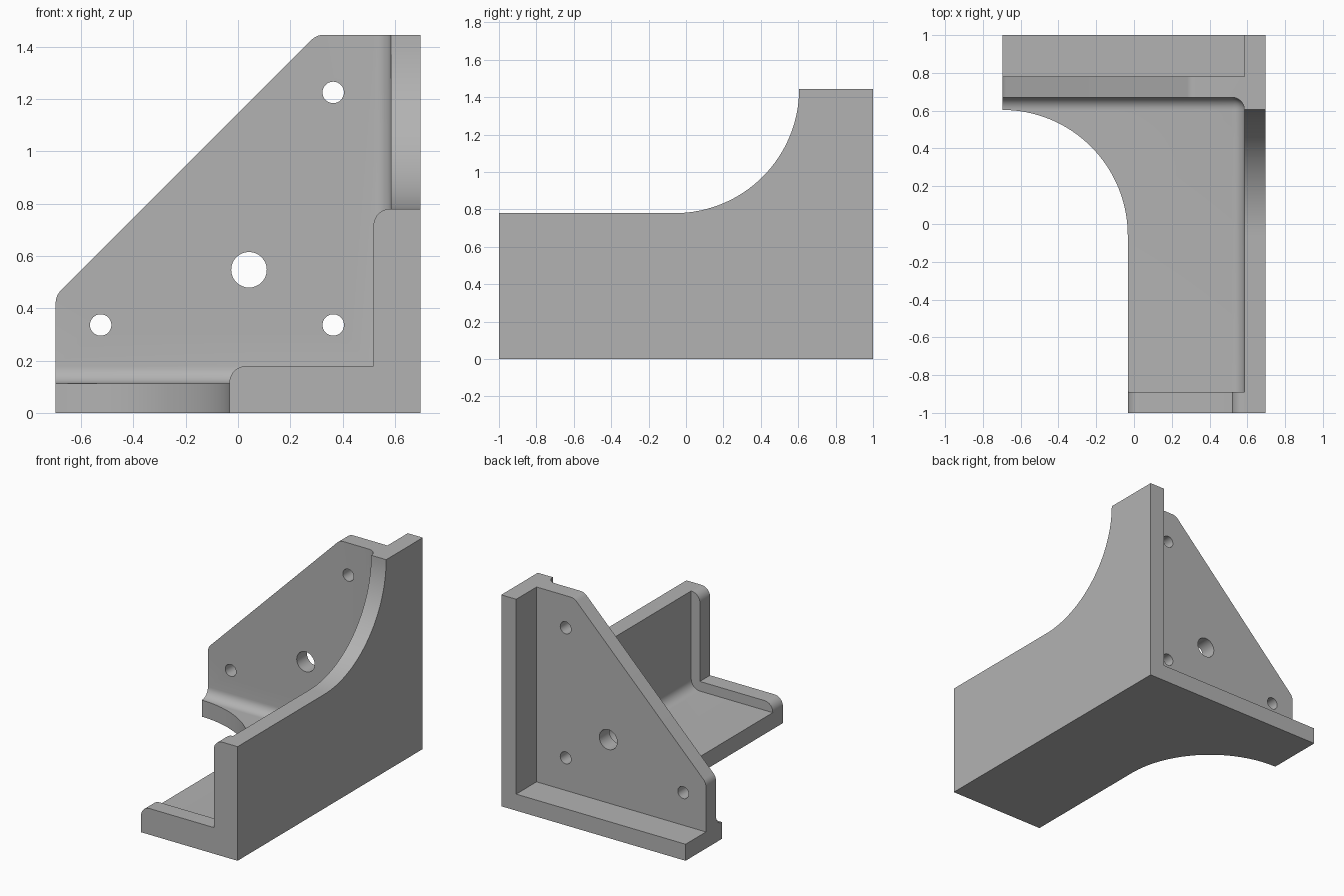
import bpy, bmesh
from math import cos, sin, radians
from mathutils import Vector

cube = bpy.data.objects.get("Cube")
if cube:
    bpy.data.objects.remove(cube, do_unlink=True)

W, D, H = 0.697, 1.0, 1.445      # half width, half depth, height
T, R = 0.113, 0.066              # wall thickness, fillet radius
WALL, PLATE_FRONT, PLATE_BACK = W - T, 0.671, 0.78
SWEEP = 0.665                    # radius of the large concave sweeps
FAR = 3.0

grey = bpy.data.materials.new("plain grey")
grey.use_nodes = True
grey.diffuse_color = (0.45, 0.45, 0.45, 1)
grey.node_tree.nodes["Principled BSDF"].inputs["Base Color"].default_value = (0.45, 0.45, 0.45, 1)


def arc(cx, cy, r, start, end, steps=10):
    angles = [radians(start + (end - start) * i / steps) for i in range(steps + 1)]
    return [(cx + r * cos(a), cy + r * sin(a)) for a in angles]


def make_object(name, bm):
    bmesh.ops.recalc_face_normals(bm, faces=bm.faces)
    mesh = bpy.data.meshes.new(name)
    bm.to_mesh(mesh)
    bm.free()
    obj = bpy.data.objects.new(name, mesh)
    bpy.context.collection.objects.link(obj)
    return obj


def prism(name, points, axis, lo, hi):
    """Extrude a 2D profile along an axis; the profile uses the other two axes in order."""
    bm = bmesh.new()
    place = {"x": lambda a, b: (lo, a, b), "y": lambda a, b: (a, lo, b), "z": lambda a, b: (a, b, lo)}[axis]
    face = bm.faces.new([bm.verts.new(place(a, b)) for a, b in points])
    new = bmesh.ops.extrude_face_region(bm, geom=[face])["geom"]
    step = Vector([hi - lo if axis == k else 0 for k in "xyz"])
    bmesh.ops.translate(bm, vec=step, verts=[v for v in new if isinstance(v, bmesh.types.BMVert)])
    return make_object(name, bm)


def rect(a0, a1, b0, b1):
    return [(a0, b0), (a1, b0), (a1, b1), (a0, b1)]


def cut(target, cutter):
    cutter.hide_render = True
    mod = target.modifiers.new("cut", "BOOLEAN")
    mod.operation, mod.solver, mod.object = "DIFFERENCE", "EXACT", cutter
    bpy.context.view_layer.objects.active = target
    bpy.ops.object.modifier_apply(modifier=mod.name)
    bpy.data.objects.remove(cutter, do_unlink=True)


# Solid block that the bracket is carved from
bracket = prism("corner_bracket", rect(-W, W, -D, D), "z", 0, H)

# Front cavity, with the three inner edges filleted
cavity = prism("front_cavity", rect(-FAR, WALL, -0.89, PLATE_FRONT), "z", T, FAR)
bm = bmesh.new()
bm.from_mesh(cavity.data)
corner = min(bm.verts, key=lambda v: (v.co - Vector((WALL, PLATE_FRONT, T))).length)
bmesh.ops.bevel(bm, geom=list(corner.link_edges), offset=R, segments=8,
                profile=0.5, affect="EDGES")
bm.to_mesh(cavity.data)
bm.free()
cut(bracket, cavity)

# Back cavity behind the upright plate
cut(bracket, prism("back_cavity", rect(-FAR, WALL, PLATE_BACK, FAR), "z", T, FAR))

# Front lip outline, an L with rounded tips
EDGE, LEDGE = W - 0.73, 0.78     # floor side edge and wall top at the front
r = R - 0.002
lip = ([(-FAR, T + 0.002)] + arc(EDGE + r, T + R - r, r, 180, 90)
       + [(WALL - R, T + R)] + arc(WALL - R + r, LEDGE - r, r, 180, 90)
       + [(WALL - 0.001, LEDGE), (WALL - 0.001, FAR), (-FAR, FAR)])
cut(bracket, prism("lip_cutter", lip, "y", -FAR, -0.6))

# Large sweeps in the floor and in the side wall
sweep_y = 0.605 - SWEEP
floor_sweep = arc(-W, sweep_y, EDGE + W, 90, 0, 32)
cut(bracket, prism("floor_sweep", [(-FAR, floor_sweep[0][1])] + floor_sweep
                   + [(EDGE, -FAR), (-FAR, -FAR)], "z", -1, FAR))
wall_sweep = arc(sweep_y, H, SWEEP, 270, 360, 32)
cut(bracket, prism("wall_sweep", [(-FAR, LEDGE)] + wall_sweep
                   + [(wall_sweep[-1][0], FAR), (-FAR, FAR)], "x", -FAR, FAR))

# Sloped plate edge with rounded corners
RISE = 1.145
k = R * (2 ** 0.5 - 1)           # tangent length of a 45 degree corner
slope = ([(-FAR, RISE - W - k), (-W, RISE - W - k)]
         + arc(-W + R, RISE - W - k, R, 180, 135, 5)
         + arc(H - RISE + k, H - R, R, 135, 90, 5)
         + [(H - RISE + k, FAR), (-FAR, FAR)])
cut(bracket, prism("slope_cutter", slope, "y", 0.5, 0.9))

# Bolt holes through the plate
for x, z, radius in [(0.364, 1.225, 0.041), (-0.525, 0.336, 0.041),
                     (0.364, 0.336, 0.041), (0.042, 0.547, 0.068)]:
    hole = arc(x, z, radius, 0, 360, 32)[:-1]
    cut(bracket, prism("hole_cutter", hole, "y", 0.5, 0.9))

# Finish
bracket.data.materials.clear()
bracket.data.materials.append(grey)
bpy.ops.object.select_all(action="DESELECT")
bracket.select_set(True)
bpy.context.view_layer.objects.active = bracket
bpy.ops.object.shade_smooth_by_angle(angle=radians(30))
